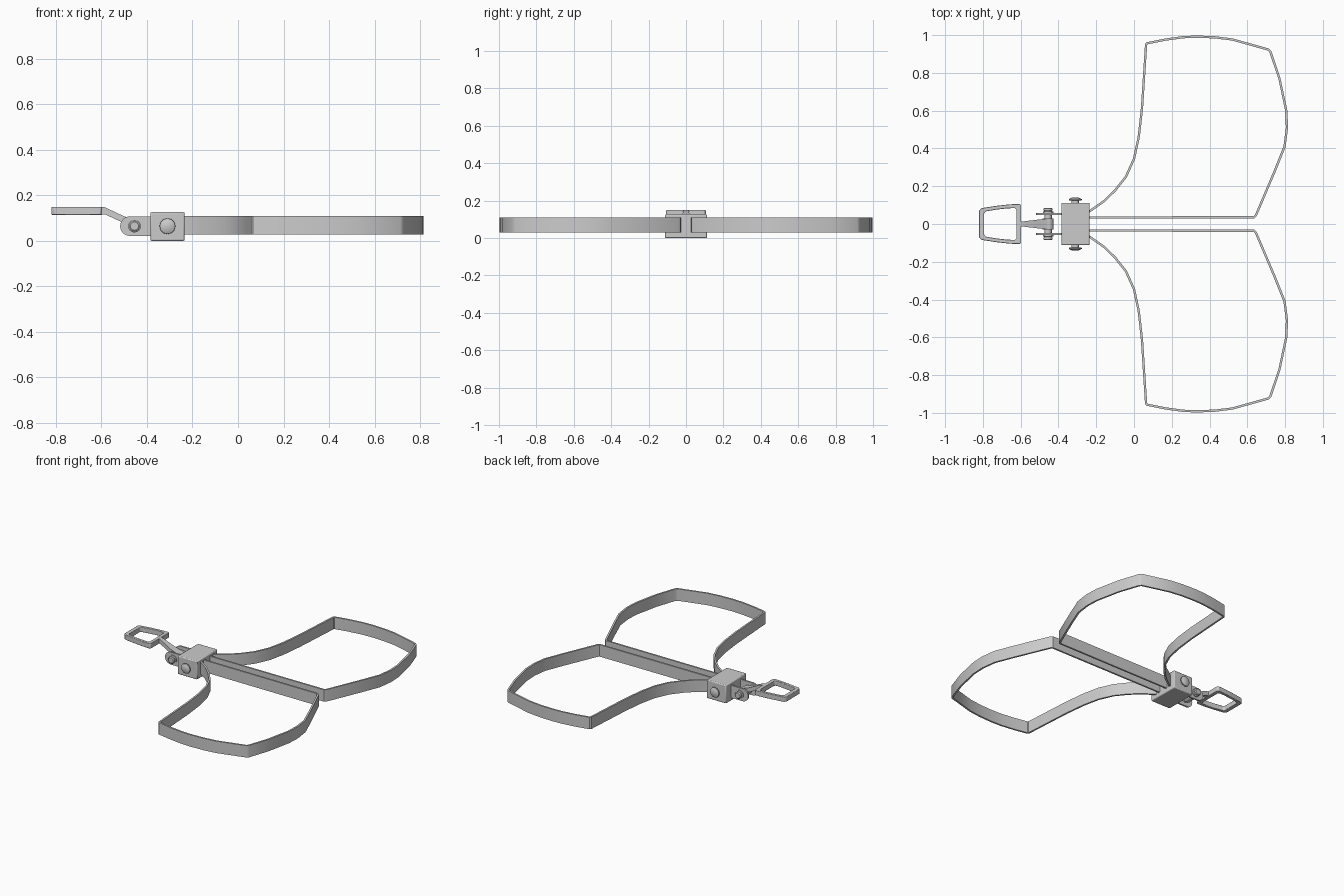
import bpy, bmesh, math
from mathutils import Vector

if "Cube" in bpy.data.objects:
    bpy.data.objects.remove(bpy.data.objects["Cube"])


def finish(name, bm, bevel=0.0, smooth=True):
    bmesh.ops.recalc_face_normals(bm, faces=bm.faces)
    me = bpy.data.meshes.new(name)
    bm.to_mesh(me)
    bm.free()
    ob = bpy.data.objects.new(name, me)
    bpy.context.collection.objects.link(ob)
    bpy.ops.object.select_all(action='DESELECT')
    ob.select_set(True)
    bpy.context.view_layer.objects.active = ob
    if bevel:
        m = ob.modifiers.new("bevel", 'BEVEL')
        m.width, m.segments = bevel, 2
    if smooth:
        bpy.ops.object.shade_smooth_by_angle(angle=math.radians(30))
    return ob


def prism_y(name, pts, y0, y1, bevel=0.0):
    """Extrude an x-z profile between two y values."""
    bm = bmesh.new()
    f = bm.faces.new([bm.verts.new((x, y0, z)) for x, z in pts])
    r = bmesh.ops.extrude_face_region(bm, geom=[f])
    bmesh.ops.translate(bm, vec=(0, y1 - y0, 0),
                        verts=[v for v in r['geom'] if isinstance(v, bmesh.types.BMVert)])
    return finish(name, bm, bevel)


def lathe_y(name, x, z, profile, side=1, sides=16):
    """Revolve (radius, y) points round an axis parallel to y."""
    bm = bmesh.new()
    rings = []
    for r, y in profile:
        rings.append([bm.verts.new((x + r * math.cos(2 * math.pi * i / sides), side * y,
                                    z + r * math.sin(2 * math.pi * i / sides)))
                      for i in range(sides)])
    for a, b in zip(rings, rings[1:]):
        for i in range(sides):
            j = (i + 1) % sides
            bm.faces.new((a[i], a[j], b[j], b[i]))
    bm.faces.new(rings[0])
    bm.faces.new(rings[-1])
    return finish(name, bm)


def ribbon(name, pts, z0, z1, t, side):
    """Upright flat band of thickness t following an x-y path."""
    p = [Vector(q) for q in pts]
    bm = bmesh.new()
    secs = []
    for i, q in enumerate(p):
        d0 = (q - p[i - 1]).normalized() if i else (p[1] - q).normalized()
        d1 = (p[i + 1] - q).normalized() if i < len(p) - 1 else d0
        d = (d0 + d1).normalized()
        n = Vector((-d.y, d.x)) * (t / 2 / max(d.dot(d0), 0.5))
        secs.append([bm.verts.new((v.x, side * v.y, z))
                     for v, z in ((q + n, z0), (q + n, z1), (q - n, z1), (q - n, z0))])
    for a, b in zip(secs, secs[1:]):
        for i in range(4):
            j = (i + 1) % 4
            bm.faces.new((a[i], a[j], b[j], b[i]))
    bm.faces.new(secs[0])
    bm.faces.new(secs[-1])
    return finish(name, bm)


# Looped flat bands, one on each side
path = [(-0.26, 0.055), (-0.233, 0.069), (-0.16, 0.12), (-0.10, 0.178), (-0.043, 0.25),
        (0.0, 0.345), (0.025, 0.46), (0.042, 0.61), (0.064, 0.95), (0.07, 0.957),
        (0.165, 0.976), (0.26, 0.989), (0.335, 0.992), (0.43, 0.988), (0.52, 0.977),
        (0.71, 0.924), (0.722, 0.912), (0.77, 0.77), (0.806, 0.6), (0.81, 0.51),
        (0.797, 0.41), (0.745, 0.28), (0.645, 0.045), (0.635, 0.036), (-0.26, 0.034)]
for s, label in ((1, "back"), (-1, "front")):
    ribbon(label + "_loop_band", path, 0.028, 0.11, 0.012, s)

# Central clamp block
prism_y("clamp_block", [(-0.385, 0), (-0.235, 0), (-0.235, 0.127), (-0.385, 0.127)],
        -0.112, 0.112, 0.006)

# Fork plates with rounded ends, their pin heads and the block bolts
arc = [(-0.475 + 0.043 * math.cos(a), 0.065 + 0.043 * math.sin(a))
       for a in (math.pi * (0.5 + i / 12) for i in range(13))]
for s, label in ((1, "back"), (-1, "front")):
    prism_y(label + "_fork_plate", arc + [(-0.38, 0.022), (-0.38, 0.108)],
            s * 0.048, s * 0.059)
    lathe_y(label + "_pin_head", -0.455, 0.065,
            [(0.028, 0.057), (0.028, 0.066), (0.02, 0.068), (0.024, 0.074),
             (0.024, 0.081), (0.018, 0.086)], s)
    lathe_y(label + "_block_bolt", -0.31, 0.065,
            [(0.02, 0.105), (0.02, 0.124), (0.035, 0.126), (0.034, 0.132),
             (0.018, 0.14)], s, 12)
lathe_y("fork_pin", -0.455, 0.065, [(0.02, -0.06), (0.02, 0.06)])

# Handle arm: tapered strip that bends down to the pin
bm = bmesh.new()
secs = []
for x, w, zb, zt in ((-0.61, 0.014, 0.117, 0.15), (-0.585, 0.014, 0.117, 0.148),
                     (-0.50, 0.024, 0.078, 0.108), (-0.45, 0.027, 0.05, 0.092)):
    secs.append([bm.verts.new(c) for c in ((x, -w, zb), (x, w, zb), (x, w, zt), (x, -w, zt))])
for a, b in zip(secs, secs[1:]):
    for i in range(4):
        j = (i + 1) % 4
        bm.faces.new((a[i], a[j], b[j], b[i]))
bm.faces.new(secs[0])
bm.faces.new(secs[-1])
finish("handle_arm", bm)
lathe_y("handle_knuckle", -0.455, 0.065, [(0.03, -0.028), (0.03, 0.028)])

# Handle ring: tapered frame with clipped corners
half_out = [(-0.597, 0.098), (-0.605, 0.106), (-0.66, 0.104), (-0.73, 0.096),
            (-0.808, 0.084), (-0.82, 0.072)]
half_in = [(-0.622, 0.075), (-0.63, 0.084), (-0.67, 0.083), (-0.73, 0.076),
           (-0.784, 0.067), (-0.793, 0.058)]
outer = half_out + [(x, -y) for x, y in reversed(half_out)]
inner = half_in + [(x, -y) for x, y in reversed(half_in)]
bm = bmesh.new()
rings = [[bm.verts.new((x, y, z)) for x, y in loop]
         for loop, z in ((outer, 0.115), (outer, 0.15), (inner, 0.15), (inner, 0.115))]
n = len(outer)
for k in range(4):
    a, b = rings[k], rings[(k + 1) % 4]
    for i in range(n):
        j = (i + 1) % n
        bm.faces.new((a[i], a[j], b[j], b[i]))
finish("handle_ring", bm, 0.003)
